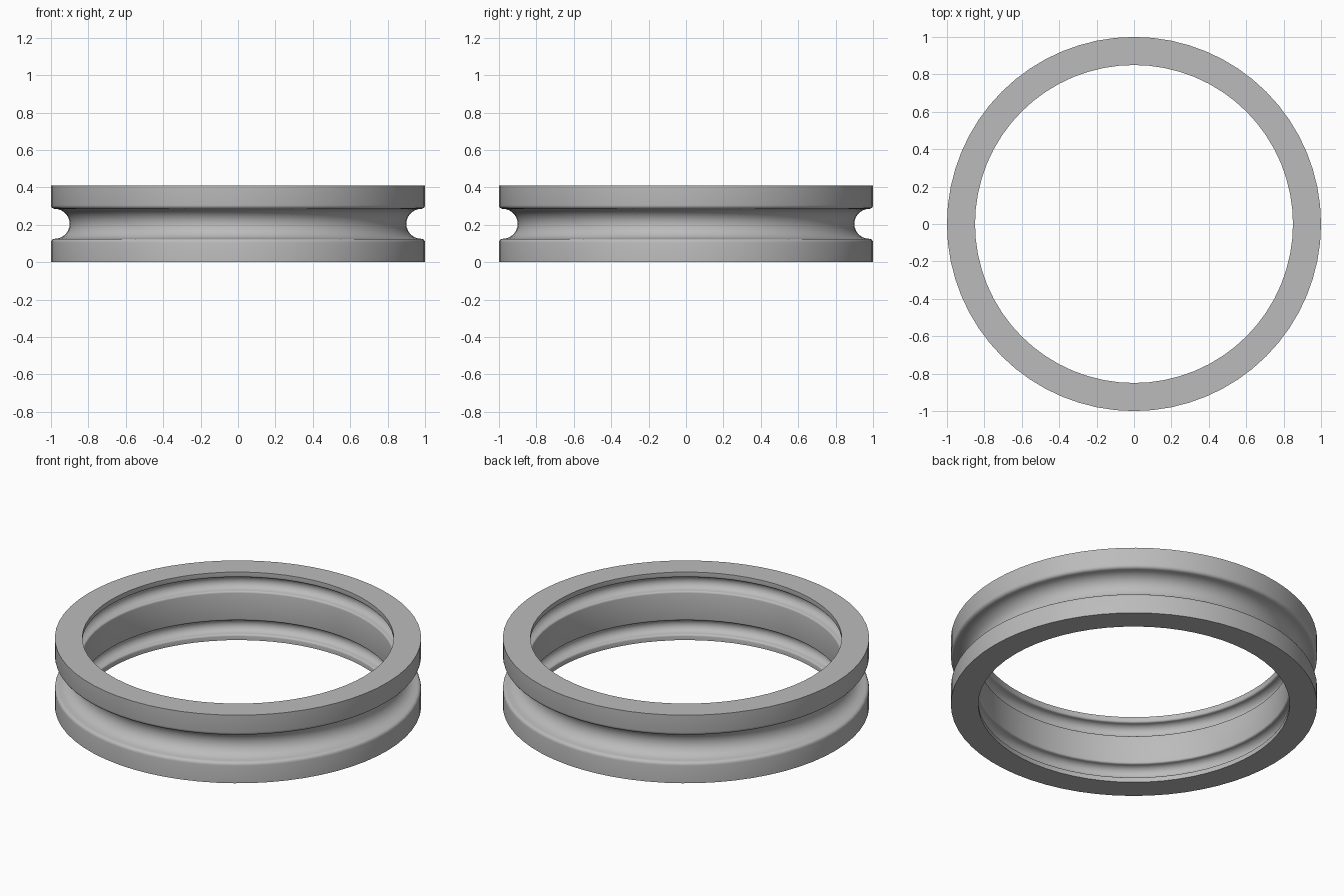
import bpy, bmesh
from math import sin, cos, pi

old = bpy.data.objects.get("Cube")
if old:
    bpy.data.objects.remove(old, do_unlink=True)

HEIGHT, OUTER, INNER, SEGMENTS = 0.41, 1.0, 0.85, 64


def groove(surface, middle, ball, fillet, inward, steps=14, round_steps=4):
    """Rounded groove with filleted rims, listed from bottom to top."""
    centre = surface + inward * fillet
    rim = [(centre - inward * fillet * cos(a), middle - ball - fillet + fillet * sin(a))
           for a in (pi / 2 * i / round_steps for i in range(round_steps + 1))]
    bowl = [(centre + inward * ball * sin(a), middle - ball * cos(a))
            for a in (pi * i / steps for i in range(1, steps))]
    top_rim = [(r, 2 * middle - z) for r, z in reversed(rim)]
    return rim + bowl + top_rim


# Cross-section: outer wall upwards, then inner wall downwards
profile = [(OUTER, 0)] + groove(OUTER, HEIGHT / 2, 0.08, 0.02, -1) + [(OUTER, HEIGHT)]
inner = [(INNER, 0)]
for z in (0.075, HEIGHT - 0.075):
    inner += groove(INNER, z, 0.041, 0.011, 1)
inner.append((INNER, HEIGHT))
profile += reversed(inner)

# Revolve the cross-section into the ring
bm = bmesh.new()
verts = [bm.verts.new((r, 0, z)) for r, z in profile]
edges = [bm.edges.new((v, verts[i - 1])) for i, v in enumerate(verts)]
bmesh.ops.spin(bm, geom=verts + edges, cent=(0, 0, 0), axis=(0, 0, 1),
               angle=2 * pi, steps=SEGMENTS, use_merge=True)
bmesh.ops.remove_doubles(bm, verts=bm.verts[:], dist=0.0001)
bmesh.ops.recalc_face_normals(bm, faces=bm.faces[:])
mesh = bpy.data.meshes.new("grooved_ring")
bm.to_mesh(mesh)
bm.free()
ring = bpy.data.objects.new("grooved_ring", mesh)
bpy.context.collection.objects.link(ring)

# Plain grey metal
grey = bpy.data.materials.new("grey_metal")
grey.use_nodes = True
grey.diffuse_color = (0.5, 0.5, 0.5, 1)
grey.node_tree.nodes["Principled BSDF"].inputs["Base Color"].default_value = (0.5, 0.5, 0.5, 1)
mesh.materials.append(grey)

bpy.ops.object.select_all(action="DESELECT")
ring.select_set(True)
bpy.context.view_layer.objects.active = ring
bpy.ops.object.shade_smooth_by_angle(angle=pi / 6)
